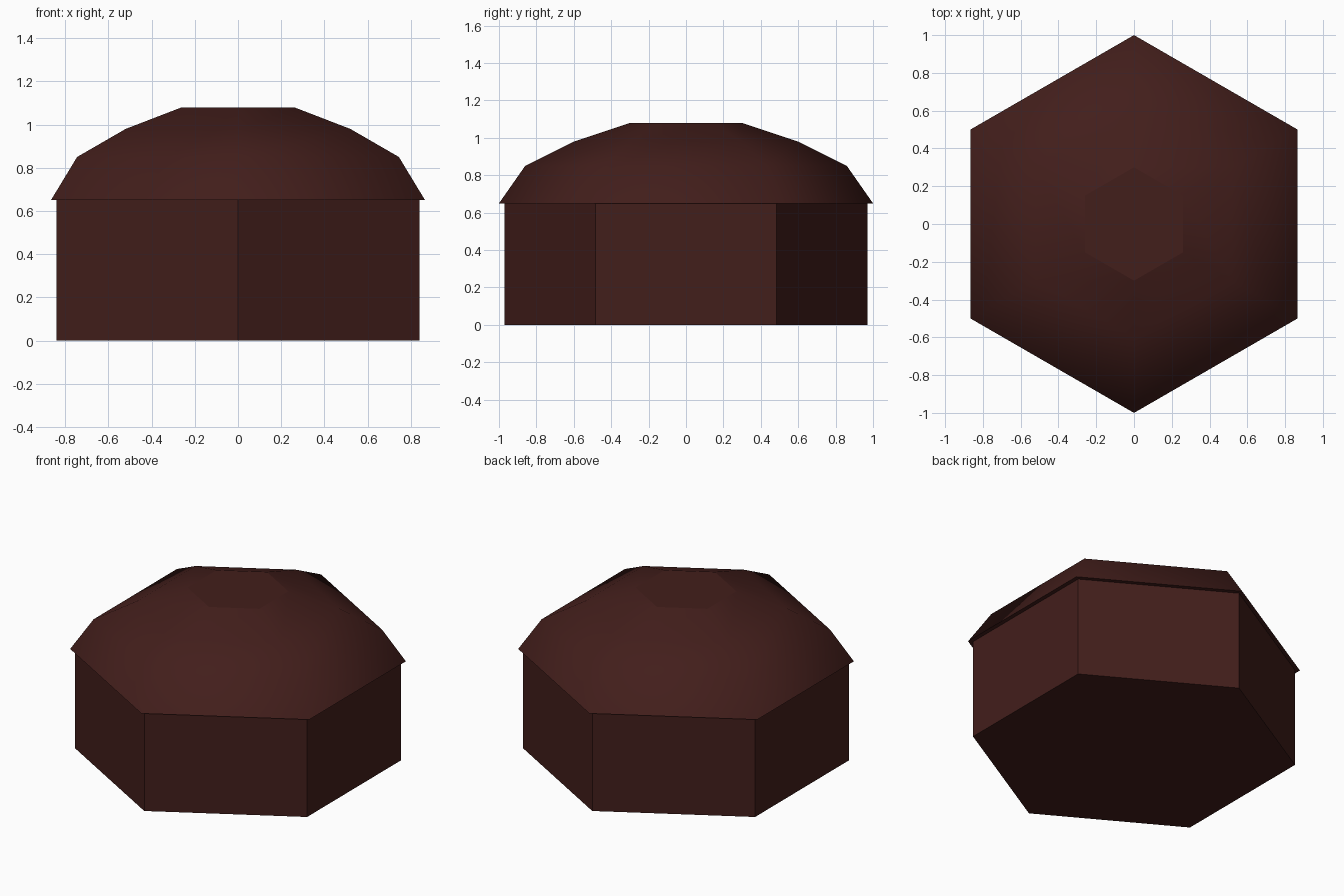
import bpy, bmesh, math

if "Cube" in bpy.data.objects:
    bpy.data.objects.remove(bpy.data.objects["Cube"])

SIDES = 6

mat = bpy.data.materials.new("dark_brown")
mat.diffuse_color = (0.055, 0.013, 0.011, 1)
mat.use_nodes = True
mat.node_tree.nodes["Principled BSDF"].inputs["Base Color"].default_value = mat.diffuse_color


def hex_lathe(name, profile, smooth_sides):
    """Stack six-sided rings from (radius, z) pairs and cap both ends."""
    bm = bmesh.new()
    rings = []
    for r, z in profile:
        angles = [math.pi / 2 + math.tau * i / SIDES for i in range(SIDES)]
        rings.append([bm.verts.new((r * math.cos(a), r * math.sin(a), z)) for a in angles])
    for low, high in zip(rings, rings[1:]):
        for i in range(SIDES):
            j = (i + 1) % SIDES
            f = bm.faces.new((low[i], low[j], high[j], high[i]))
            f.smooth = smooth_sides
    bm.faces.new(rings[0][::-1])
    bm.faces.new(rings[-1])
    # keep the rim of the underside crisp
    for e in bm.edges:
        if all(v in rings[0] for v in e.verts):
            e.smooth = False
    mesh = bpy.data.meshes.new(name)
    bm.to_mesh(mesh)
    bm.free()
    mesh.materials.append(mat)
    obj = bpy.data.objects.new(name, mesh)
    bpy.context.collection.objects.link(obj)
    return obj


# Straight hexagonal base
hex_lathe("base", [(0.97, 0), (0.97, 0.65)], False)

# Domed lid with a slight overhang and a flat top
hex_lathe("domed_lid", [(1.0, 0.65), (0.86, 0.85), (0.60, 0.98), (0.30, 1.08)], True)
